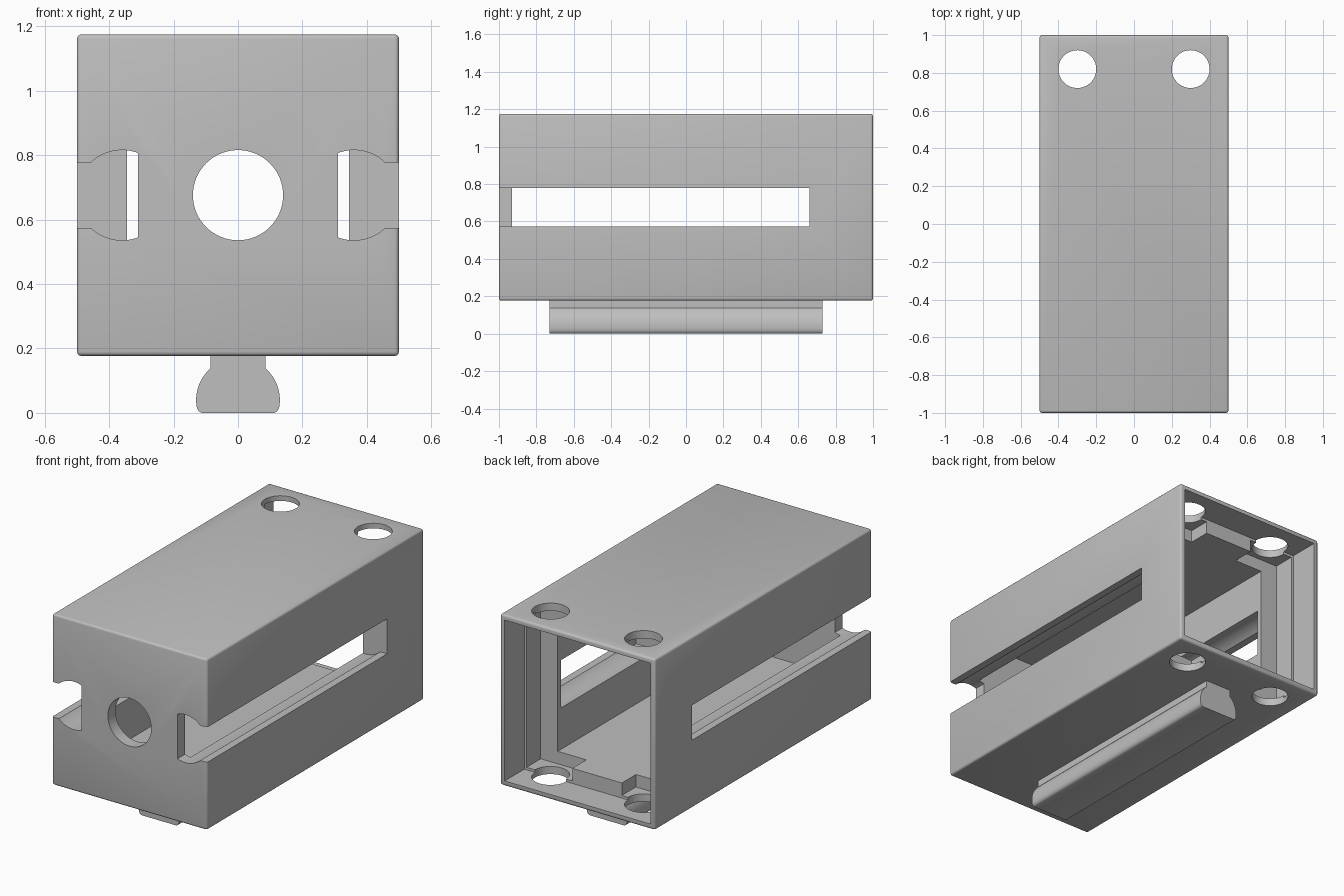
import bpy, bmesh, math
from mathutils import Matrix, Vector

old = bpy.data.objects.get("Cube")
if old:
    bpy.data.objects.remove(old, do_unlink=True)

grey = bpy.data.materials.new("plain_grey")
grey.use_nodes = True
COLOR = (0.52, 0.52, 0.52, 1)
grey.diffuse_color = COLOR
grey.node_tree.nodes["Principled BSDF"].inputs["Base Color"].default_value = COLOR

BOTTOM, TOP = 0.177, 1.175
MID = (BOTTOM + TOP) / 2


def make(name, bm):
    bmesh.ops.recalc_face_normals(bm, faces=bm.faces)
    mesh = bpy.data.meshes.new(name)
    bm.to_mesh(mesh)
    bm.free()
    mesh.materials.append(grey)
    ob = bpy.data.objects.new(name, mesh)
    bpy.context.collection.objects.link(ob)
    return ob


def box(name, x, y, z, bevel=0):
    """Box from (low, high) ranges, optionally with rounded edges."""
    bm = bmesh.new()
    size = [b - a for a, b in (x, y, z)]
    center = Vector([(a + b) / 2 for a, b in (x, y, z)])
    bmesh.ops.create_cube(bm, size=1, matrix=Matrix.Translation(center) @ Matrix.Diagonal((*size, 1)))
    if bevel:
        bmesh.ops.bevel(bm, geom=bm.edges[:], offset=bevel, segments=3, profile=0.5, affect='EDGES')
    return make(name, bm)


def cylinder(name, center, radius, depth, rotation=Matrix()):
    bm = bmesh.new()
    bmesh.ops.create_cone(bm, cap_ends=True, segments=64, radius1=radius, radius2=radius,
                          depth=depth, matrix=Matrix.Translation(center) @ rotation)
    return make(name, bm)


def extrude_y(name, outline, y0, y1):
    """Extrude an (x, z) outline along y."""
    bm = bmesh.new()
    face = bm.faces.new([bm.verts.new((x, y0, z)) for x, z in outline])
    grown = bmesh.ops.extrude_face_region(bm, geom=[face])["geom"]
    moved = [v for v in grown if isinstance(v, bmesh.types.BMVert)]
    bmesh.ops.translate(bm, verts=moved, vec=(0, y1 - y0, 0))
    return make(name, bm)


def arc(cx, cz, r, a0, a1, n=20):
    return [(cx + r * math.cos(a0 + (a1 - a0) * i / n),
             cz + r * math.sin(a0 + (a1 - a0) * i / n)) for i in range(n + 1)]


def cut(ob, cutter):
    """Subtract the cutter, bake the result and delete the cutter."""
    mod = ob.modifiers.new("cut", 'BOOLEAN')
    mod.operation, mod.solver, mod.object = 'DIFFERENCE', 'EXACT', cutter
    graph = bpy.context.evaluated_depsgraph_get()
    mesh = bpy.data.meshes.new_from_object(ob.evaluated_get(graph))
    ob.modifiers.clear()
    ob.data = mesh
    bpy.data.objects.remove(cutter, do_unlink=True)


def smooth(ob):
    bpy.ops.object.select_all(action='DESELECT')
    ob.select_set(True)
    bpy.context.view_layer.objects.active = ob
    bpy.ops.object.shade_smooth_by_angle(angle=math.radians(35))


# Outer housing
housing = box("housing", (-0.5, 0.5), (-1, 1), (BOTTOM, TOP), bevel=0.013)

# Stepped interior, open at the back: half width, y range, top and bottom wall
for half, y0, y1, wall in ((0.345, -0.93, 0.72, 0.118),
                           (0.455, 0.69, 0.86, 0.045),
                           (0.47, 0.82, 1.1, 0.03)):
    cut(housing, box("cavity_cutter", (-half, half), (y0, y1), (BOTTOM + wall, TOP - wall)))

# Round opening in the front wall
cut(housing, cylinder("front_hole_cutter", (0, -1, MID), 0.14, 0.4, Matrix.Rotation(math.pi / 2, 4, 'X')))

# Side rail slots and the rear vertical holes
neck, radius, cx = 0.102, 0.14, 0.36
lip = math.asin(neck / radius)
flat = math.acos(-0.05 / radius)
upper = [(0.6, neck)] + arc(cx, 0, radius, lip, flat)
for side in (-1, 1):
    outline = [(side * x, MID + z) for x, z in upper]
    outline += [(side * x, MID - z) for x, z in reversed(upper)]
    cut(housing, extrude_y("slot_cutter", outline, -1.1, 0.66))
    cut(housing, cylinder("rear_hole_cutter", (side * 0.3, 0.82, MID), 0.1, 2))
smooth(housing)

# Tongues reaching back between the rear holes
box("floor_tongue", (-0.16, 0.16), (0.69, 0.82), (BOTTOM + 0.03, BOTTOM + 0.118))
box("roof_tongue", (-0.16, 0.16), (0.69, 0.82), (TOP - 0.118, TOP - 0.03))

# Mounting rail below, matching the side slots
half = [(0.113, 0), (0.121, 0.004), (0.126, 0.012)]
half += arc(0, 0.04, 0.13, math.asin(-0.02 / 0.13), math.acos(0.085 / 0.13))
half += [(0.085, BOTTOM + 0.01)]
rail = extrude_y("mounting_rail", half + [(-x, z) for x, z in reversed(half)], -0.73, 0.73)
smooth(rail)
